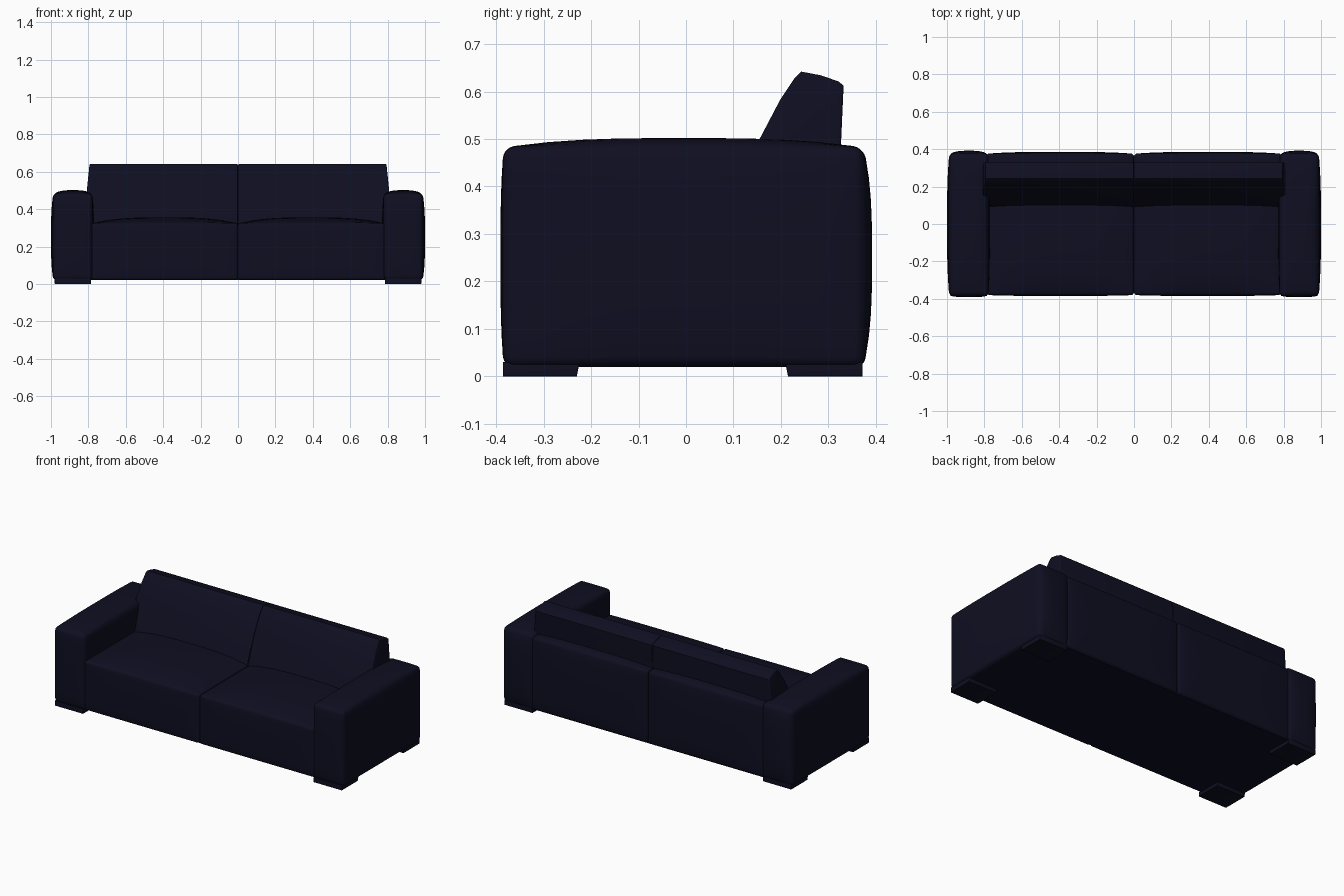
import bpy, bmesh, math
from mathutils import Vector

if "Cube" in bpy.data.objects:
    bpy.data.objects.remove(bpy.data.objects["Cube"])

fabric = bpy.data.materials.new("dark navy fabric")
fabric.diffuse_color = (0.0045, 0.0045, 0.0155, 1)
fabric.use_nodes = True
fabric.node_tree.nodes["Principled BSDF"].inputs["Base Color"].default_value = fabric.diffuse_color


def finish(bm, name, angle=40):
    bmesh.ops.recalc_face_normals(bm, faces=bm.faces)
    me = bpy.data.meshes.new(name)
    bm.to_mesh(me)
    bm.free()
    ob = bpy.data.objects.new(name, me)
    bpy.context.collection.objects.link(ob)
    me.materials.append(fabric)
    bpy.ops.object.select_all(action='DESELECT')
    ob.select_set(True)
    bpy.context.view_layer.objects.active = ob
    bpy.ops.object.shade_smooth_by_angle(angle=math.radians(angle))
    return ob


def soft_box(name, lo, hi, r, bulge_lo=(0, 0, 0), bulge_hi=(0, 0, 0)):
    """Upholstered block: rounded edges plus an outward swell on each side."""
    n, k = 16, 3
    bm = bmesh.new()
    bmesh.ops.create_cube(bm, size=2)
    bmesh.ops.subdivide_edges(bm, edges=bm.edges[:], cuts=n - 1, use_grid_fill=True)
    c = [(a + b) / 2 for a, b in zip(lo, hi)]
    h = [(b - a) / 2 for a, b in zip(lo, hi)]
    for v in bm.verts:
        p, core = Vector(), Vector()
        for i in range(3):
            s = math.copysign(1, v.co[i])
            d = (1 - abs(v.co[i])) * n / 2          # grid steps from the edge
            inner = h[i] - r
            p[i] = s * (h[i] - r * math.tan(d / k * math.pi / 4) if d < k
                        else inner * (n / 2 - d) / (n / 2 - k))
            core[i] = max(-inner, min(inner, p[i]))
        q = p - core
        if q.length > 1e-6:
            q = q.normalized() * r
        q += core
        u = [max(-1, min(1, q[i] / h[i])) for i in range(3)]
        for i in range(3):
            j, m = (i + 1) % 3, (i + 2) % 3
            swell = (1 - abs(u[j]) ** 3) * (1 - abs(u[m]) ** 3) * abs(u[i])
            q[i] += swell * (bulge_hi[i] if u[i] > 0 else -bulge_lo[i])
        v.co = q + Vector(c)
    return finish(bm, name)


def prism(name, profile, x0, x1, bevel, taper=0.0):
    """Side profile (y, z) extruded along x, with softened edges."""
    bm = bmesh.new()
    f = bm.faces.new([bm.verts.new((x0, y, z)) for y, z in profile])
    ex = bmesh.ops.extrude_face_region(bm, geom=[f])["geom"]
    for v in ex:
        if isinstance(v, bmesh.types.BMVert):
            v.co.x = x1 - math.copysign(taper, x1) * max(0, v.co.z - 0.5) / 0.14
    ends = [e for e in bm.edges if abs(e.verts[0].co.x - e.verts[1].co.x) < 0.1]
    bmesh.ops.bevel(bm, geom=ends, offset=bevel, segments=3, profile=0.5,
                    affect='EDGES', clamp_overlap=True)
    return finish(bm, name)


back_profile = [(0.09, 0.32), (0.155, 0.5), (0.198, 0.582), (0.23, 0.63), (0.243, 0.642),
                (0.285, 0.634), (0.322, 0.621), (0.332, 0.612), (0.327, 0.5), (0.32, 0.32)]

for side, s in (("left", -1), ("right", 1)):
    def span(a, b):
        return (a, b) if s > 0 else (-b, -a)

    def bulges(inner, outer):
        return (inner, outer) if s > 0 else (outer, inner)

    # armrest
    x0, x1 = span(0.778, 0.988)
    b0, b1 = bulges(0.008, 0.012)
    soft_box(side + "_armrest", (x0, -0.384, 0.02), (x1, 0.374, 0.482), 0.022,
             (b0, 0.007, 0), (b1, 0.018, 0.02))

    # seat block with crowned top
    x0, x1 = span(0.001, 0.785)
    soft_box(side + "_seat", (x0, -0.38, 0.022), (x1, 0.25, 0.325), 0.014,
             (0, 0.005, 0), (0, 0, 0.032))

    # back panel
    x0, x1 = span(0.001, 0.79)
    soft_box(side + "_back_panel", (x0, 0.18, 0.022), (x1, 0.376, 0.47), 0.016,
             (0, 0, 0), (0, 0.01, 0.012))

    # leaning back cushion
    prism(side + "_back_cushion", back_profile, s * 0.001, s * 0.808, 0.006, 0.014)

    # feet
    x0, x1 = span(0.785, 0.98)
    for place, ya, yb, sl in (("front", -0.386, -0.23, 1), ("back", 0.215, 0.372, -1)):
        y0, y1 = (ya, yb + 0.006) if sl > 0 else (ya - 0.006, yb)
        prof = [(ya, 0), (yb, 0), (y1, 0.03), (y0, 0.03)]
        prism(f"{side}_{place}_foot", prof, x0, x1, 0.003)

# flat underside
bm = bmesh.new()
bmesh.ops.create_cube(bm, size=1)
for v in bm.verts:
    v.co = Vector((v.co.x * 1.92, v.co.y * 0.73, 0.041 + v.co.z * 0.04))
finish(bm, "underside_board")
